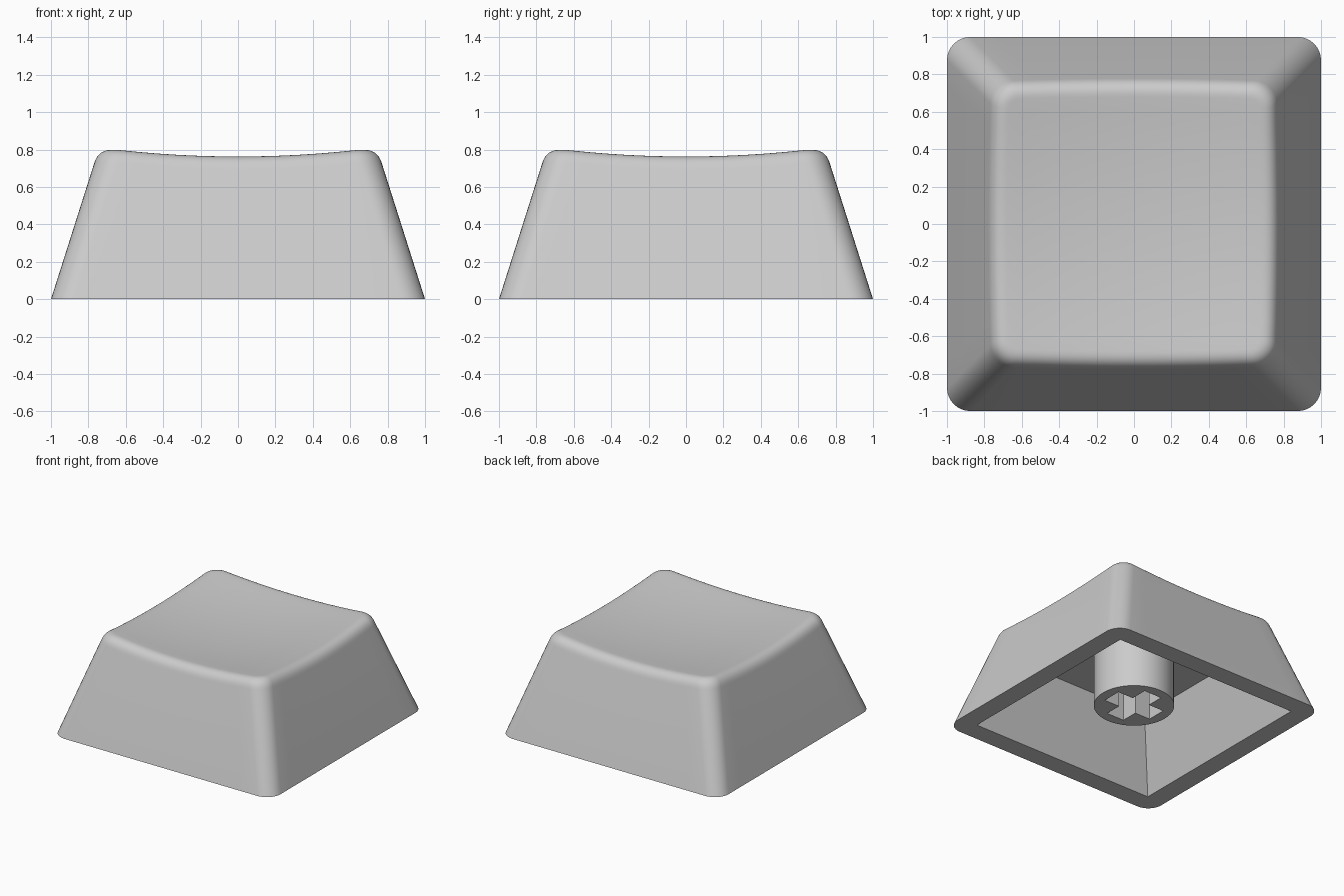
import bpy, bmesh, math
from mathutils import Vector

if "Cube" in bpy.data.objects:
    bpy.data.objects.remove(bpy.data.objects["Cube"])

ARC, STRAIGHT = 8, 12            # segments per corner and per straight side
PER = ARC + STRAIGHT
COUNT = 4 * PER
SLOPE = 0.318                    # inward lean of the outer walls
RADIUS, BEVEL = 0.125, 0.075     # corner radius and top edge rounding

grey = bpy.data.materials.new("light grey plastic")
grey.diffuse_color = (0.6, 0.6, 0.6, 1)
grey.use_nodes = True
grey.node_tree.nodes["Principled BSDF"].inputs["Base Color"].default_value = grey.diffuse_color


def rounded(i, half, r):
    """Point i on a rounded square outline."""
    side, k = divmod(i % COUNT, PER)
    c = half - r
    if k <= ARC:
        a = math.pi / 2 * k / ARC
        x, y = c + r * math.cos(a), c + r * math.sin(a)
    else:
        t = (k - ARC) / STRAIGHT
        x, y = c * (1 - 2 * t), half
    for _ in range(side):
        x, y = -y, x
    return x, y


def dish(x, y):
    return 0.72 + 0.09 * (x * x + y * y)


def wall(i, z):
    return Vector((*rounded(i, 1 - SLOPE * z, RADIUS), z))


def finish(bm, name):
    bmesh.ops.remove_doubles(bm, verts=bm.verts, dist=1e-5)
    bmesh.ops.recalc_face_normals(bm, faces=bm.faces)
    mesh = bpy.data.meshes.new(name)
    bm.to_mesh(mesh)
    bm.free()
    mesh.materials.append(grey)
    ob = bpy.data.objects.new(name, mesh)
    bpy.context.collection.objects.link(ob)
    return ob


def smooth(ob):
    bpy.ops.object.select_all(action='DESELECT')
    ob.select_set(True)
    bpy.context.view_layer.objects.active = ob
    bpy.ops.object.shade_smooth_by_angle(angle=math.radians(30))


# Rounding curve between each wall line and the dished top
start, corner, end = [], [], []
for i in range(COUNT):
    z = 0.8
    for _ in range(12):
        z = dish(*rounded(i, 1 - SLOPE * z, RADIUS))
    corner.append(wall(i, z))
    start.append(wall(i, z - BEVEL))
    x, y = rounded(i, 1 - SLOPE * z - BEVEL, RADIUS - BEVEL)
    end.append(Vector((x, y, dish(x, y))))

# Rings from the cavity ceiling, down, around the rim, up and over the top
CEILING, INNER = 0.56, 0.84
rings = [
    [Vector((*rounded(i, INNER - 0.34 * CEILING, 0), CEILING)) for i in range(COUNT)],
    [Vector((*rounded(i, INNER, 0), 0)) for i in range(COUNT)],
    [wall(i, 0) for i in range(COUNT)],
]
for s in range(9):
    t = s / 8
    rings.append([a * (1 - t) ** 2 + b * 2 * t * (1 - t) + c * t * t
                  for a, b, c in zip(start, corner, end)])
for s in range(9, 0, -1):
    f = s / 10
    rings.append([Vector((p.x * f, p.y * f, dish(p.x * f, p.y * f))) for p in end])

# Hollow cap shell
bm = bmesh.new()
loops = [[bm.verts.new(p) for p in ring] for ring in rings]
for a, b in zip(loops, loops[1:]):
    for i in range(COUNT):
        j = (i + 1) % COUNT
        bm.faces.new((a[i], a[j], b[j], b[i]))
centre = bm.verts.new((0, 0, dish(0, 0)))
roof = bm.verts.new((0, 0, CEILING))
for i in range(COUNT):
    j = (i + 1) % COUNT
    bm.faces.new((loops[-1][i], loops[-1][j], centre))
    bm.faces.new((loops[0][j], loops[0][i], roof))
smooth(finish(bm, "cap_shell"))

# Mounting stem under the cap
STEM_BASE, STEM_TOP = 0.11, CEILING + 0.02
bm = bmesh.new()
bmesh.ops.create_cone(bm, cap_ends=True, segments=48, radius1=0.303, radius2=0.303,
                      depth=STEM_TOP - STEM_BASE)
bmesh.ops.translate(bm, verts=bm.verts, vec=(0, 0, (STEM_TOP + STEM_BASE) / 2))
stem = finish(bm, "stem")

# Cross-shaped socket cut into the stem
L, W = 0.22, 0.08
quarter = [(L, -W), (L, W), (W, W)]
outline = []
for q in range(4):
    outline += quarter
    quarter = [(-y, x) for x, y in quarter]
bm = bmesh.new()
face = bm.faces.new([bm.verts.new((x, y, 0)) for x, y in outline])
top = bmesh.ops.extrude_face_region(bm, geom=[face])["geom"]
bmesh.ops.translate(bm, verts=[v for v in top if isinstance(v, bmesh.types.BMVert)],
                    vec=(0, 0, 0.5))
cutter = finish(bm, "socket_cutter")
cutter.hide_render = True

cut = stem.modifiers.new("socket", 'BOOLEAN')
cut.operation, cut.solver, cut.object = 'DIFFERENCE', 'EXACT', cutter
bpy.context.view_layer.objects.active = stem
bpy.ops.object.modifier_apply(modifier=cut.name)
bpy.data.objects.remove(cutter)
smooth(stem)
